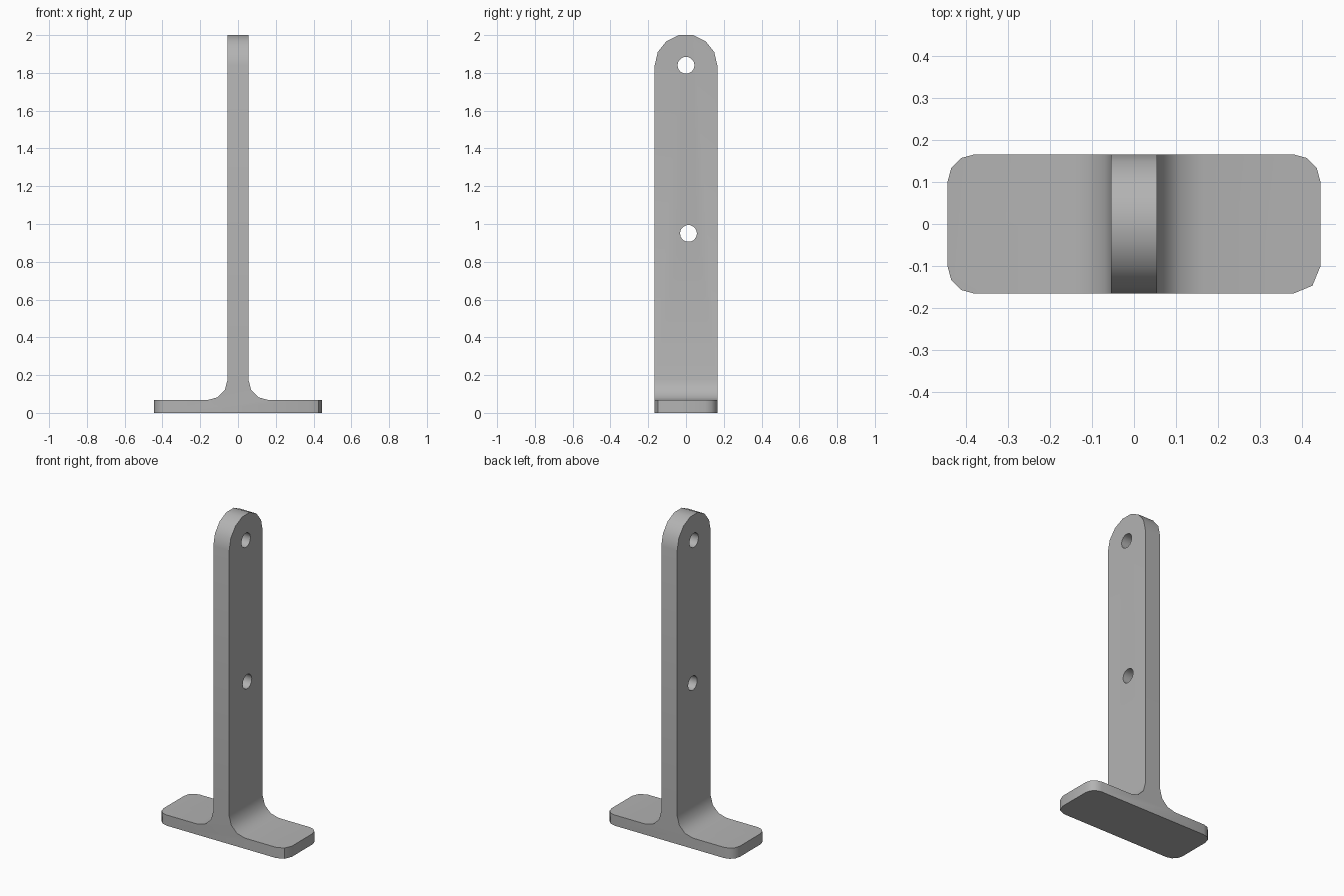
import bpy, bmesh
from math import sin, cos, pi, radians

cube = bpy.data.objects.get("Cube")
if cube:
    bpy.data.objects.remove(cube)

HALF_X, HALF_Y = 0.444, 0.166      # foot half length, half depth
FOOT, STEM = 0.067, 0.055          # foot thickness, stem half thickness
FILLET, CORNER = 0.11, 0.065
ARCH_Z = 2 - HALF_Y * sin(3 * pi / 7)   # where the rounded top begins

steel = bpy.data.materials.new("grey steel")
steel.use_nodes = True
grey = (0.45, 0.45, 0.45, 1)
steel.diffuse_color = grey
steel.node_tree.nodes["Principled BSDF"].inputs["Base Color"].default_value = grey


def prism(bm, start, shift):
    """Extrude a closed outline along a vector."""
    face = bm.faces.new([bm.verts.new(p) for p in start])
    out = bmesh.ops.extrude_face_region(bm, geom=[face], use_keep_orig=True)
    verts = [v for v in out["geom"] if isinstance(v, bmesh.types.BMVert)]
    bmesh.ops.translate(bm, verts=verts, vec=shift)


def finish(bm, name):
    bmesh.ops.recalc_face_normals(bm, faces=bm.faces)
    mesh = bpy.data.meshes.new(name)
    bm.to_mesh(mesh)
    bm.free()
    mesh.materials.append(steel)
    obj = bpy.data.objects.new(name, mesh)
    bpy.context.collection.objects.link(obj)
    return obj


# Foot and stem: one filleted, upside-down T profile
bm = bmesh.new()
side = [(HALF_X, 0), (HALF_X, FOOT)]
for i in range(4):
    a = i * pi / 6
    side.append((STEM + FILLET * (1 - sin(a)), FOOT + FILLET * (1 - cos(a))))
side.append((STEM, ARCH_Z))
outline = side + [(-x, z) for x, z in reversed(side)]
prism(bm, [(x, -HALF_Y, z) for x, z in outline], (0, 2 * HALF_Y, 0))

# Rounded foot corners; one is coarser than the others
def corner_edges(coarse):
    found = []
    for e in bm.edges:
        a, b = e.verts
        if all(abs(abs(v.co.x) - HALF_X) < 1e-4 for v in (a, b)) and abs(a.co.z - b.co.z) > 0.01:
            if (a.co.x > 0 and a.co.y < 0) == coarse:
                found.append(e)
    return found

for coarse, segments in ((False, 3), (True, 2)):
    bmesh.ops.bevel(bm, geom=corner_edges(coarse), offset=CORNER, segments=segments,
                    profile=0.5, affect='EDGES')

# Rounded stem top, welded on without inner faces
arch = [(-STEM, HALF_Y * cos(i * pi / 7), ARCH_Z + HALF_Y * sin(i * pi / 7)) for i in range(8)]
prism(bm, arch, (2 * STEM, 0, 0))
inner = [f for f in bm.faces if all(abs(v.co.z - ARCH_Z) < 1e-4 for v in f.verts)]
bmesh.ops.delete(bm, geom=inner, context='FACES_ONLY')
bmesh.ops.remove_doubles(bm, verts=bm.verts, dist=1e-4)
bmesh.ops.recalc_face_normals(bm, faces=bm.faces)
bmesh.ops.dissolve_limit(bm, angle_limit=radians(1), verts=bm.verts, edges=bm.edges)
bracket = finish(bm, "bracket")

# Two bolt holes through the stem
bpy.context.view_layer.objects.active = bracket
bracket.select_set(True)
for y, z in ((0, 1.84), (0.013, 0.95)):
    bm = bmesh.new()
    ring = [(-0.2, y + 0.045 * cos(i * pi / 7), z + 0.045 * sin(i * pi / 7)) for i in range(14)]
    prism(bm, ring, (0.4, 0, 0))
    cutter = finish(bm, "hole_cutter")
    cutter.hide_render = True
    mod = bracket.modifiers.new("hole", 'BOOLEAN')
    mod.operation = 'DIFFERENCE'
    mod.solver = 'EXACT'
    mod.object = cutter
    bpy.ops.object.modifier_apply(modifier=mod.name)
    bpy.data.objects.remove(cutter)

bpy.ops.object.shade_smooth_by_angle(angle=radians(40))
